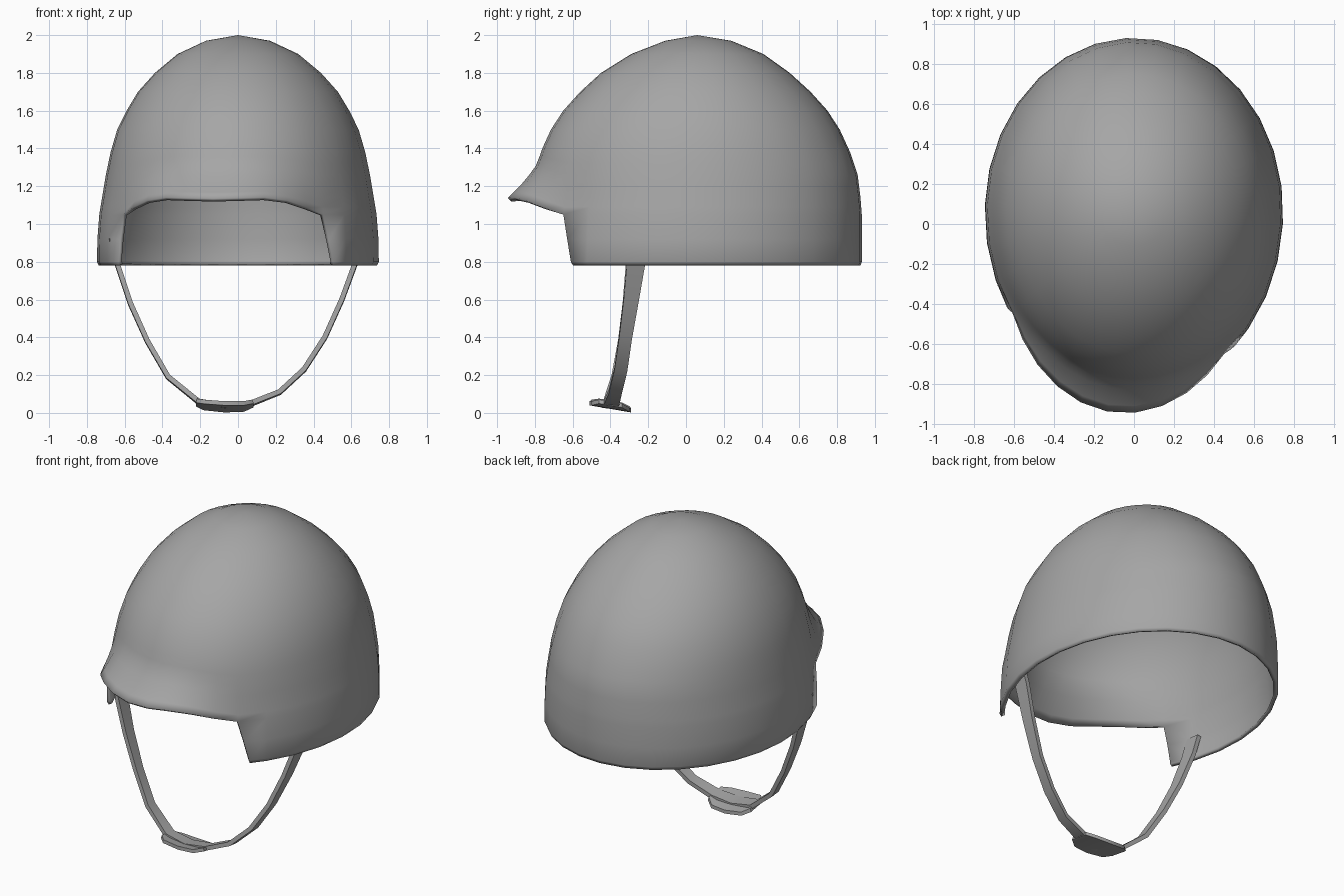
import bpy, bmesh, math
from mathutils import Vector

if "Cube" in bpy.data.objects:
    bpy.data.objects.remove(bpy.data.objects["Cube"], do_unlink=True)

grey = bpy.data.materials.new("helmet grey")
grey.use_nodes = True
grey.diffuse_color = (0.38, 0.38, 0.38, 1)
grey.node_tree.nodes["Principled BSDF"].inputs["Base Color"].default_value = (0.38, 0.38, 0.38, 1)


def finish(name, bm, angle):
    mesh = bpy.data.meshes.new(name)
    bm.to_mesh(mesh)
    bm.free()
    mesh.materials.append(grey)
    obj = bpy.data.objects.new(name, mesh)
    bpy.context.collection.objects.link(obj)
    bpy.ops.object.select_all(action='DESELECT')
    obj.select_set(True)
    bpy.context.view_layer.objects.active = obj
    bpy.ops.object.shade_smooth_by_angle(angle=math.radians(angle))
    return obj


# Dome profile: height, half width, front reach, back reach
PROFILE = [
    (0.78, 0.737, 0.90, 0.865), (0.80, 0.747, 0.91, 0.872), (0.92, 0.745, 0.905, 0.872),
    (1.05, 0.735, 0.90, 0.872), (1.14, 0.72, 0.88, 0.865), (1.26, 0.70, 0.86, 0.85),
    (1.38, 0.675, 0.83, 0.81), (1.50, 0.64, 0.775, 0.755), (1.60, 0.59, 0.71, 0.69),
    (1.70, 0.53, 0.62, 0.60), (1.80, 0.44, 0.51, 0.49), (1.90, 0.32, 0.35, 0.35),
    (1.97, 0.17, 0.17, 0.18), (2.0, 0, 0, 0)]
CENTRE_Y = 0.06
RIGHT, LEFT = -56, 38      # brow opening corners, degrees from the front
FRONT_STEPS, REAR_STEPS = 10, 22


def radii(z):
    for a, b in zip(PROFILE, PROFILE[1:]):
        if z <= b[0]:
            t = (z - a[0]) / (b[0] - a[0])
            return [p + (q - p) * t for p, q in zip(a[1:], b[1:])]
    return PROFILE[-1][1:]


def brow(deg):
    """Signed position across the brow opening, -1 to 1."""
    s = (deg - (RIGHT + LEFT) / 2) / ((LEFT - RIGHT) / 2)
    return max(-1, min(1, s))


def shell_point(deg, z, flare=0):
    w, f, b = radii(z)
    a = math.radians(deg)
    reach = f if math.cos(a) > 0 else b
    return ((w + flare) * math.sin(a), CENTRE_Y - (reach + flare) * math.cos(a), z)


# Helmet shell with flared brim over the brow opening
columns = [RIGHT + (LEFT - RIGHT) * i / FRONT_STEPS for i in range(FRONT_STEPS)]
columns += [LEFT + (RIGHT + 360 - LEFT) * i / REAR_STEPS for i in range(REAR_STEPS)]
n = len(columns)
upper = [1.05, 1.09, 1.14, 1.20, 1.26, 1.32, 1.38, 1.50, 1.60, 1.70, 1.80, 1.90, 1.97]
lower = [0.92, 0.80, 0.78]
bm = bmesh.new()
grid = []
for i, deg in enumerate(columns):
    s = abs(brow(deg)) if i < FRONT_STEPS else 1
    edge = 1.05 + 0.1 * min(1, (1 - s) * 2) - 0.015 * (1 - s)
    col = []
    for z in upper:
        if z < 1.5:
            z = edge + (z - 1.05) * (1.5 - edge) / 0.45
        flare = 0.13 * (1 - s * s) ** 1.2 * max(0, 1 - (z - edge) / 0.2) ** 1.5
        col.append(bm.verts.new(shell_point(deg, z, flare)))
    grid.append(col)
crown = bm.verts.new((0, CENTRE_Y, 2))
for i in range(n):
    a, b = grid[i], grid[(i + 1) % n]
    for k in range(len(upper) - 1):
        bm.faces.new((a[k], b[k], b[k + 1], a[k + 1]))
    bm.faces.new((a[-1], b[-1], crown))

# Side and neck skirt below the brow line
skirt = []
for i in range(FRONT_STEPS, n + 1):
    deg = columns[i % n]
    col = [grid[i % n][0]]
    for z in lower:
        t = (1.05 - z) / 0.27
        slant = 5 * t if i == FRONT_STEPS else (-2.6 * t if i == n else 0)
        col.append(bm.verts.new(shell_point(deg + slant, z)))
    skirt.append(col)
for a, b in zip(skirt, skirt[1:]):
    for k in range(len(lower)):
        bm.faces.new((a[k + 1], b[k + 1], b[k], a[k]))
shell = finish("helmet_shell", bm, 45)
wall = shell.modifiers.new("wall", 'SOLIDIFY')
wall.thickness = 0.022
wall.offset = -1


def ribbon(name, points, widths, thickness, tilt):
    """Sweep a flat strip along points, its width running front to back."""
    pts = [Vector(p) for p in points]
    bm = bmesh.new()
    rings = []
    for i, p in enumerate(pts):
        d = pts[min(i + 1, len(pts) - 1)] - pts[max(i - 1, 0)]
        normal = Vector((-d.z, 0, d.x)).normalized() * thickness / 2
        side = Vector((0, 1, -tilt)) * widths[i]
        rings.append([bm.verts.new(p + side * u + normal * v)
                      for u, v in ((-1, -1), (1, -1), (1, 1), (-1, 1))])
    for a, b in zip(rings, rings[1:]):
        for k in range(4):
            bm.faces.new((a[k], a[(k + 1) % 4], b[(k + 1) % 4], b[k]))
    bm.faces.new(rings[0])
    bm.faces.new(rings[-1])
    bmesh.ops.recalc_face_normals(bm, faces=bm.faces)
    return finish(name, bm, 40)


# Chin strap hanging from the inner walls
strap = [(-0.67, -0.26, 0.92), (-0.64, -0.27, 0.79), (-0.57, -0.295, 0.58), (-0.48, -0.325, 0.38),
         (-0.37, -0.36, 0.19), (-0.21, -0.395, 0.06), (-0.07, -0.40, 0.035), (0.07, -0.395, 0.05),
         (0.22, -0.375, 0.11), (0.35, -0.345, 0.23), (0.46, -0.32, 0.40), (0.55, -0.29, 0.60),
         (0.62, -0.265, 0.79), (0.66, -0.26, 0.90)]
half = [0.05, 0.048, 0.04, 0.034, 0.034, 0.04, 0.045, 0.04, 0.034, 0.034, 0.034, 0.04, 0.048, 0.05]
ribbon("chin_strap", strap, half, 0.026, 0.1)

# Chin pad
pad = [(-0.22, -0.40, 0.055), (-0.18, -0.40, 0.042), (-0.07, -0.40, 0.032),
       (0.03, -0.40, 0.034), (0.08, -0.40, 0.05)]
ribbon("chin_pad", pad, [0.06, 0.10, 0.11, 0.10, 0.06], 0.022, 0.17)
